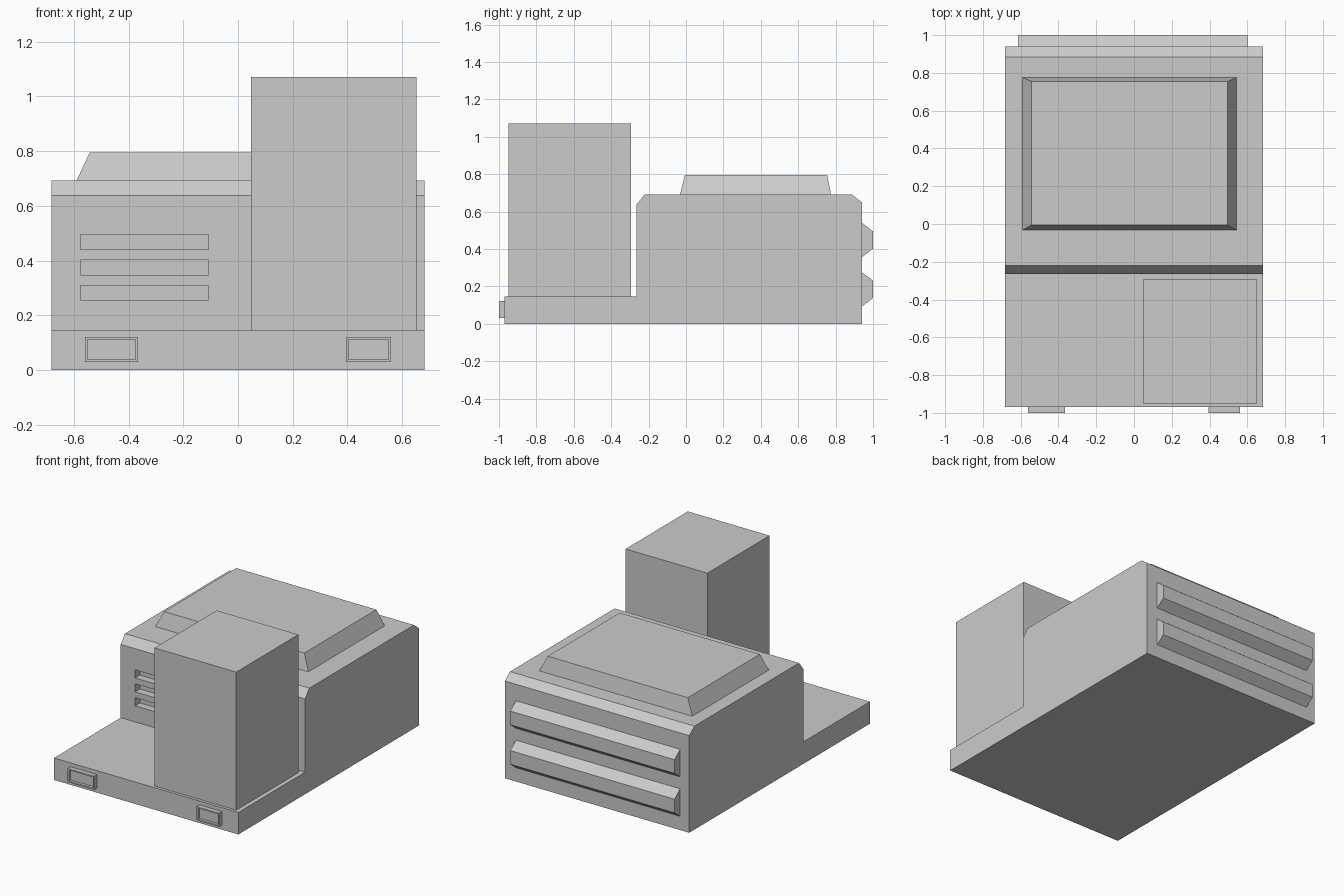
import bpy, bmesh

if "Cube" in bpy.data.objects:
    bpy.data.objects.remove(bpy.data.objects["Cube"])


def make_object(name, bm):
    bmesh.ops.recalc_face_normals(bm, faces=bm.faces)
    mesh = bpy.data.meshes.new(name)
    bm.to_mesh(mesh)
    bm.free()
    obj = bpy.data.objects.new(name, mesh)
    bpy.context.collection.objects.link(obj)
    return obj


def loft(name, ring_a, ring_b, finish=None):
    """Closed solid between two matching rings of points."""
    bm = bmesh.new()
    a = [bm.verts.new(p) for p in ring_a]
    b = [bm.verts.new(p) for p in ring_b]
    bm.faces.new(a)
    bm.faces.new(b[::-1])
    for i in range(len(a)):
        j = (i + 1) % len(a)
        bm.faces.new((a[i], b[i], b[j], a[j]))
    bmesh.ops.recalc_face_normals(bm, faces=bm.faces)
    if finish:
        finish(bm)
    return make_object(name, bm)


def prism(name, profile, x0, x1):
    """Side (y, z) profile extruded across x."""
    return loft(name, [(x0, y, z) for y, z in profile],
                [(x1, y, z) for y, z in profile])


def rect(x0, x1, y0, y1, z):
    return [(x0, y0, z), (x1, y0, z), (x1, y1, z), (x0, y1, z)]


def box(name, x0, x1, y0, y1, z0, z1, finish=None):
    return loft(name, rect(x0, x1, y0, y1, z0), rect(x0, x1, y0, y1, z1), finish)


def recess_front(bm):
    front = [f for f in bm.faces if f.normal.y < -0.9]
    bmesh.ops.inset_region(bm, faces=front, thickness=0.013)
    bmesh.ops.translate(bm, verts=front[0].verts, vec=(0, 0, 0))
    walls = bmesh.ops.extrude_discrete_faces(bm, faces=front)["faces"]
    bmesh.ops.translate(bm, verts=walls[0].verts, vec=(0, 0.018, 0))


# Chassis deck and engine housing with chamfered top edges
body = prism("chassis_body", [
    (-0.97, 0), (0.94, 0), (0.94, 0.65), (0.885, 0.692), (-0.22, 0.692),
    (-0.265, 0.637), (-0.265, 0.147), (-0.97, 0.147)], -0.682, 0.682)

# Three vent slots cut into the housing front
for i in range(3):
    z = 0.282 + i * 0.093
    cutter = box(f"vent_cutter_{i + 1}", -0.575, -0.107, -0.3, -0.215,
                 z - 0.027, z + 0.027)
    cutter.hide_render = True
    cutter.display_type = 'WIRE'
    mod = body.modifiers.new(f"vent_{i + 1}", 'BOOLEAN')
    mod.operation = 'DIFFERENCE'
    mod.solver = 'EXACT'
    mod.object = cutter

# Raised hood with sloping sides
loft("hood", rect(-0.59, 0.543, -0.032, 0.775, 0.692),
     rect(-0.542, 0.495, -0.006, 0.755, 0.795))

# Cab block
box("cab", 0.047, 0.652, -0.95, -0.293, 0.147, 1.07)

# Front lamps with recessed faces
for side, x0, x1 in (("left", -0.56, -0.365), ("right", 0.394, 0.56)):
    box(f"lamp_{side}", x0, x1, -1.0, -0.97, 0.03, 0.121, recess_front)

# Rear bumper bars
for name, z in (("lower", 0.184), ("upper", 0.448)):
    prism(f"bumper_{name}", [(0.94, z - 0.092), (1.0, z - 0.046),
                             (1.0, z + 0.046), (0.94, z + 0.092)], -0.615, 0.6)
